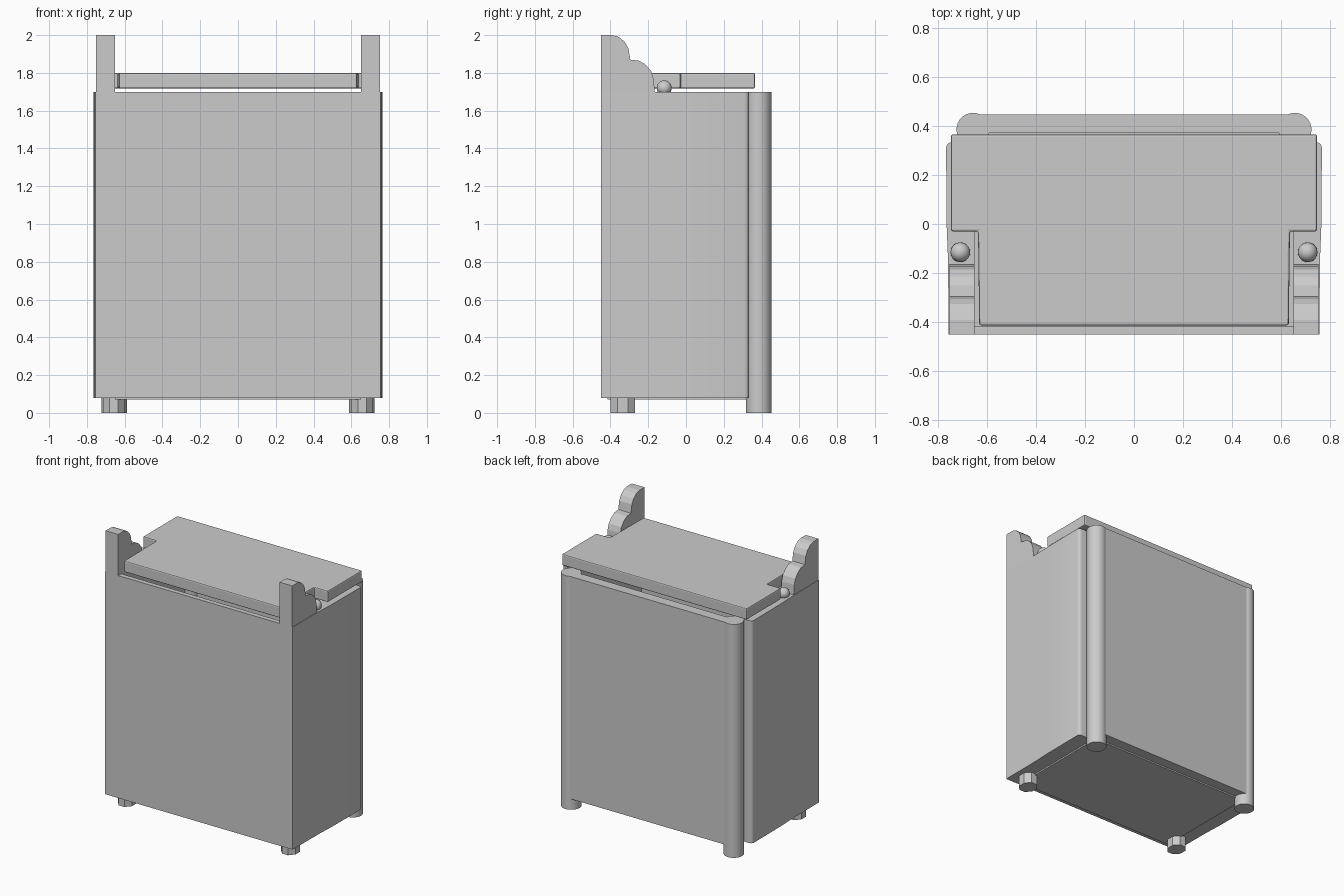
import bpy, bmesh, math
from mathutils import Vector

if "Cube" in bpy.data.objects:
    bpy.data.objects.remove(bpy.data.objects["Cube"])

grey = bpy.data.materials.new("plain_grey")
grey.diffuse_color = (0.6, 0.6, 0.6, 1)
grey.use_nodes = True
grey.node_tree.nodes["Principled BSDF"].inputs["Base Color"].default_value = grey.diffuse_color


def finish(name, bm, bevel=0.0, smooth=False):
    bmesh.ops.recalc_face_normals(bm, faces=bm.faces[:])
    mesh = bpy.data.meshes.new(name)
    bm.to_mesh(mesh)
    bm.free()
    mesh.materials.append(grey)
    ob = bpy.data.objects.new(name, mesh)
    bpy.context.collection.objects.link(ob)
    if bevel:
        m = ob.modifiers.new("soft_edges", 'BEVEL')
        m.width, m.segments = bevel, 2
    if smooth:
        bpy.ops.object.select_all(action='DESELECT')
        bpy.context.view_layer.objects.active = ob
        ob.select_set(True)
        bpy.ops.object.shade_smooth_by_angle(angle=math.radians(35))
    return ob


def prism(name, pts, lo, hi, axis='z', **kw):
    """Extrude a closed outline: (x, y) along z, or (y, z) along x."""
    bm = bmesh.new()
    place = (lambda a, b: (a, b, lo)) if axis == 'z' else (lambda a, b: (lo, a, b))
    face = bm.faces.new([bm.verts.new(place(*p)) for p in pts])
    geo = bmesh.ops.extrude_face_region(bm, geom=[face])
    move = Vector((0, 0, hi - lo)) if axis == 'z' else Vector((hi - lo, 0, 0))
    bmesh.ops.translate(bm, vec=move,
                        verts=[v for v in geo['geom'] if isinstance(v, bmesh.types.BMVert)])
    return finish(name, bm, **kw)


def rect(x0, x1, y0, y1):
    return [(x0, y0), (x1, y0), (x1, y1), (x0, y1)]


def ring(cx, cy, r, n, rx=None):
    return [(cx + (rx or r) * math.cos(2 * math.pi * (i + .5) / n) / math.cos(math.pi / n),
             cy + r * math.sin(2 * math.pi * (i + .5) / n) / math.cos(math.pi / n))
            for i in range(n)]


BOTTOM, TOP = 0.08, 1.70

# Case panels and floor
prism("front_panel", rect(-0.65, 0.65, -0.45, -0.415), BOTTOM, TOP)
prism("back_panel", rect(-0.64, 0.64, 0.37, 0.445), BOTTOM, TOP)
prism("floor", rect(-0.65, 0.65, -0.415, 0.37), 0.07, 0.11)

# Side panel plan: gently bowed with a rounded rear edge
side_plan = [(0.65, -0.45), (0.755, -0.45), (0.757, -0.15), (0.763, 0.0), (0.765, 0.31),
             (0.762, 0.322), (0.754, 0.330), (0.742, 0.333), (0.65, 0.333)]

# Stepped horn profile in (y, z): two quarter rounds
horn = [(-0.45, TOP), (-0.45, 2.0), (-0.39, 2.0), (-0.355, 1.99), (-0.325, 1.965),
        (-0.305, 1.93), (-0.295, 1.87), (-0.25, 1.865), (-0.215, 1.845),
        (-0.185, 1.81), (-0.172, 1.77), (-0.165, TOP)]

for s, tag in ((-1, "left"), (1, "right")):
    prism("side_panel_" + tag, [(s * x, y) for x, y in side_plan], BOTTOM, TOP, smooth=True)
    prism("horn_" + tag, horn, s * 0.65, s * 0.752, axis='x')
    # Rear corner column reaching the ground
    prism("rear_column_" + tag, ring(s * 0.655, 0.385, 0.067, 24), 0, TOP, smooth=True)
    # Octagonal front foot
    prism("front_foot_" + tag, ring(s * 0.658, -0.335, 0.065, 8, rx=0.057), 0, BOTTOM)
    # Hinge ball
    bm = bmesh.new()
    bmesh.ops.create_uvsphere(bm, u_segments=20, v_segments=12, radius=0.04)
    bmesh.ops.translate(bm, vec=(s * 0.707, -0.115, 1.72), verts=bm.verts[:])
    finish("hinge_ball_" + tag, bm, smooth=True)

# Floating lid, notched around the horns
half = [(0.63, -0.413), (0.635, -0.03), (0.745, -0.03), (0.745, 0.365)]
prism("lid", half + [(-x, y) for x, y in reversed(half)], 1.717, 1.80, bevel=0.008)
